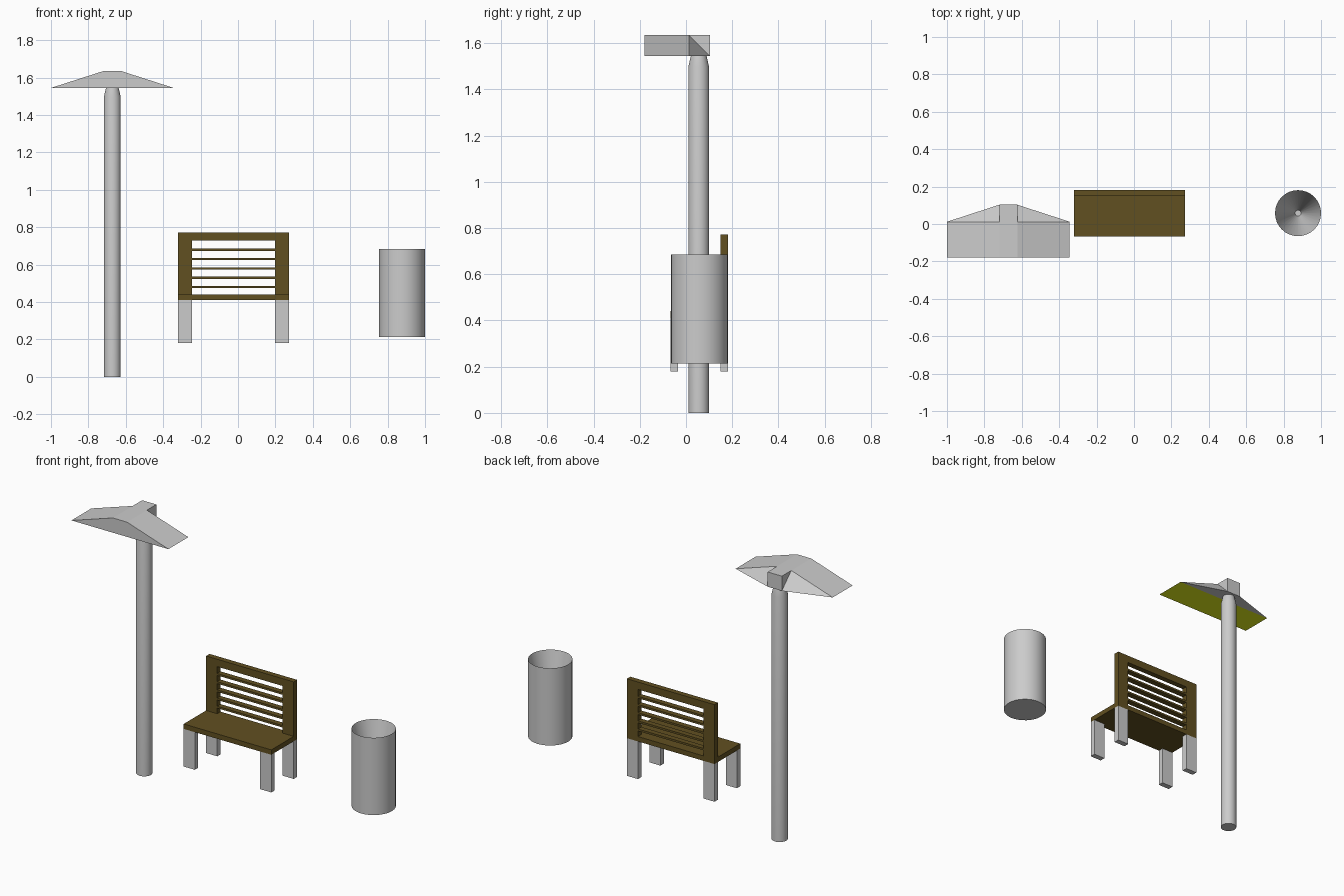
import bpy, bmesh
from math import cos, sin, pi, radians

if "Cube" in bpy.data.objects:
    bpy.data.objects.remove(bpy.data.objects["Cube"])


def material(name, color):
    m = bpy.data.materials.new(name)
    m.diffuse_color = (*color, 1)
    m.use_nodes = True
    m.node_tree.nodes["Principled BSDF"].inputs["Base Color"].default_value = m.diffuse_color
    return m


wood = material("dark_wood", (0.12, 0.08, 0.015))
glow = material("lamp_yellow", (0.8, 0.9, 0.01))


def mesh_object(name, verts, faces, mats=()):
    me = bpy.data.meshes.new(name)
    me.from_pydata(verts, [], faces)
    bm = bmesh.new()
    bm.from_mesh(me)
    bmesh.ops.recalc_face_normals(bm, faces=bm.faces)
    bm.to_mesh(me)
    bm.free()
    for m in mats:
        if m:
            me.materials.append(m)
    ob = bpy.data.objects.new(name, me)
    bpy.context.collection.objects.link(ob)
    return ob


def box(name, x0, x1, y0, y1, z0, z1, mat=None):
    v = [(x, y, z) for z in (z0, z1) for x, y in ((x0, y0), (x1, y0), (x1, y1), (x0, y1))]
    f = [(3, 2, 1, 0), (4, 5, 6, 7)] + [(i, (i + 1) % 4, (i + 1) % 4 + 4, i + 4) for i in range(4)]
    return mesh_object(name, v, f, (mat,))


def lathe(name, cx, cy, profile, n=32):
    """Closed solid from (radius, z) rings, capped at both ends."""
    v = [(cx + r * cos(2 * pi * i / n), cy + r * sin(2 * pi * i / n), z)
         for r, z in profile for i in range(n)]
    f = [(k * n + i, k * n + (i + 1) % n, (k + 1) * n + (i + 1) % n, (k + 1) * n + i)
         for k in range(len(profile) - 1) for i in range(n)]
    last = (len(profile) - 1) * n
    f += [tuple(reversed(range(n))), tuple(range(last, last + n))]
    ob = mesh_object(name, v, f)
    bpy.ops.object.select_all(action='DESELECT')
    ob.select_set(True)
    bpy.context.view_layer.objects.active = ob
    bpy.ops.object.shade_smooth_by_angle(angle=radians(30))
    return ob


# Lamp post with tapered neck
lathe("lamp_post", -0.672, 0.055, [(0.045, 0), (0.045, 1.497), (0.034, 1.545)])

# Lamp head: sloped wings with a raised block at the back
LX, WING, CORE = -0.672, 0.328, 0.048
Z0, Z1, YF, YM, YB = 1.545, 1.635, -0.18, 0.012, 0.103
verts = []
for s in (-1, 1):
    verts += [(LX + s * WING, YF, Z0), (LX + s * CORE, YF, Z1),
              (LX + s * WING, YM, Z0), (LX + s * CORE, YM, Z1),
              (LX + s * CORE, YB, Z1), (LX + s * CORE, YB, Z0)]
faces = [(0, 6, 8, 2),            # glowing underside
         (2, 8, 11, 5),           # rear underside
         (0, 1, 7, 6),            # front
         (1, 3, 4, 10, 9, 7),     # flat top
         (5, 4, 10, 11)]          # back of block
for k in (0, 6):
    faces += [(k, k + 1, k + 3, k + 2), (k + 2, k + 3, k + 5), (k + 3, k + 4, k + 5)]
grey = material("grey", (0.8, 0.8, 0.8))
head = mesh_object("lamp_head", verts, faces, (grey, glow))
head.data.polygons[0].material_index = 1

# Bench seat
X0, X1, Y0, Y1, W, T = -0.32, 0.272, -0.067, 0.182, 0.075, 0.033
box("bench_seat", X0, X1, Y0, Y1, 0.41, 0.44, wood)

# Bench back frame and slats
for side, x in (("left", X0), ("right", X1 - W)):
    box(f"{side}_back_upright", x, x + W, Y1 - T, Y1, 0.44, 0.728, wood)
    # Legs below each end
    for pos, y in (("front", Y0), ("rear", Y1 - T)):
        box(f"{side}_{pos}_leg", x, x + W, y, y + T, 0.18, 0.41)
box("back_top_rail", X0, X1, Y1 - T, Y1, 0.728, 0.773, wood)
for i in range(5):
    z = 0.48 + i * 0.05
    box(f"back_slat_{i + 1}", X0 + W, X1 - W, Y1 - T, Y1, z - 0.006, z + 0.006, wood)

# Litter bin: sharp rim, funnel-shaped inside
lathe("litter_bin", 0.877, 0.058, [(0.123, 0.213), (0.123, 0.685), (0.016, 0.225)])
